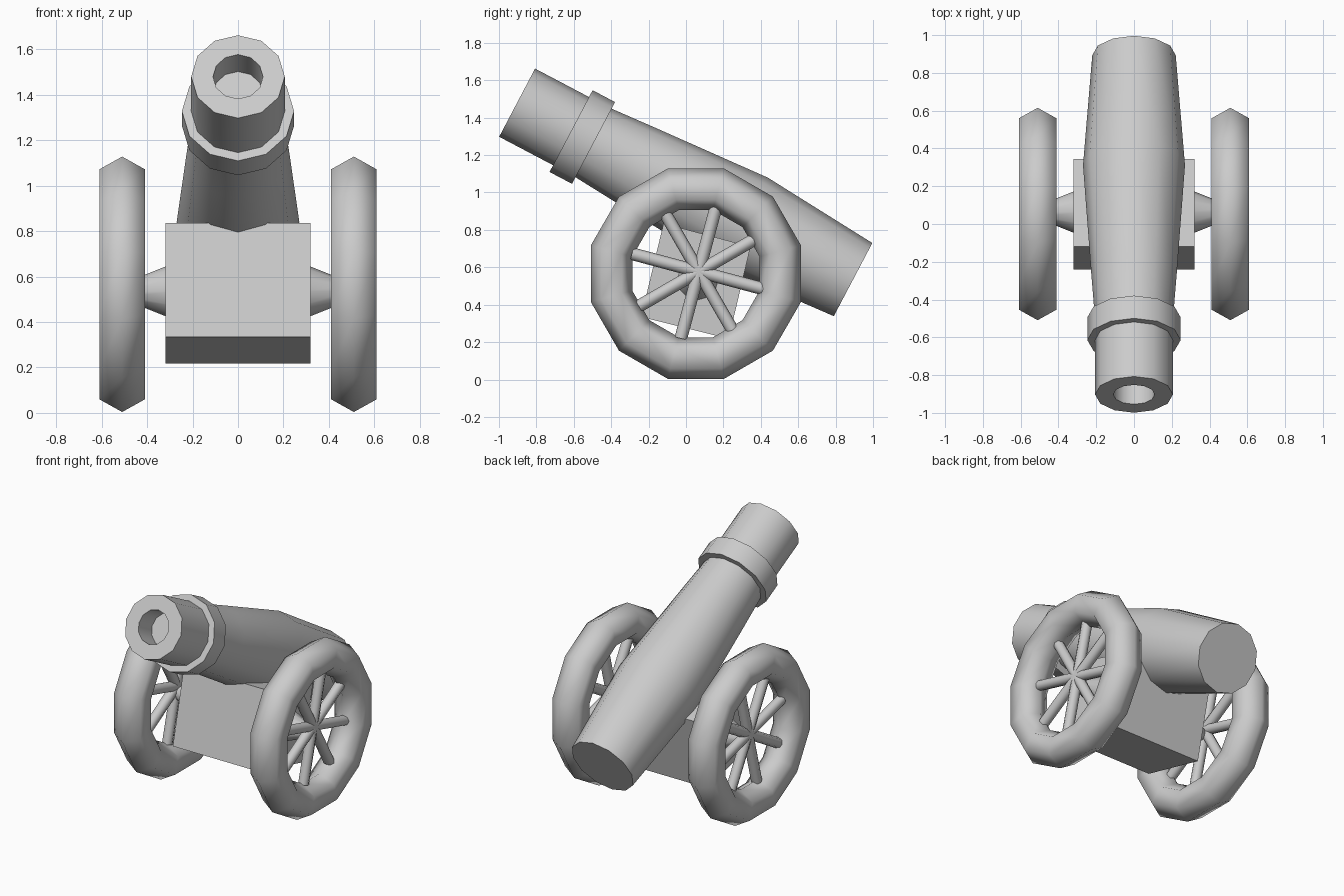
import bpy, bmesh, math
from mathutils import Matrix, Vector

if "Cube" in bpy.data.objects:
    bpy.data.objects.remove(bpy.data.objects["Cube"])


def finish(bm, name, angle=40):
    bmesh.ops.remove_doubles(bm, verts=bm.verts, dist=1e-5)
    bmesh.ops.recalc_face_normals(bm, faces=bm.faces)
    me = bpy.data.meshes.new(name)
    bm.to_mesh(me)
    bm.free()
    ob = bpy.data.objects.new(name, me)
    bpy.context.collection.objects.link(ob)
    bpy.ops.object.select_all(action='DESELECT')
    ob.select_set(True)
    bpy.context.view_layer.objects.active = ob
    bpy.ops.object.shade_smooth_by_angle(angle=math.radians(angle))
    return ob


def lathe(name, profile, origin, axis, up, sides=12, phase=0.0, closed=False, angle=40):
    """Spin (distance along axis, radius) points; optionally a closed loop, else capped ends."""
    w, v, o = Vector(axis).normalized(), Vector(up).normalized(), Vector(origin)
    u = v.cross(w)
    bm = bmesh.new()
    rings = []
    for t, r in profile:
        angs = [phase + 2 * math.pi * i / sides for i in range(sides)]
        rings.append([bm.verts.new(o + w * t + (v * math.cos(a) + u * math.sin(a)) * r) for a in angs])
    pairs = list(zip(rings, rings[1:]))
    if closed:
        pairs.append((rings[-1], rings[0]))
    else:
        bm.faces.new(rings[0])
        bm.faces.new(rings[-1])
    for a, b in pairs:
        for i in range(sides):
            j = (i + 1) % sides
            bm.faces.new((a[i], a[j], b[j], b[i]))
    return finish(bm, name, angle)


# Barrel: hollow muzzle, collar and swelling body along one tilted axis
muzzle, axis, up = (0, -0.903, 1.48), (0, 0.885, -0.466), (0, 0.466, 0.885)
lathe("barrel", [(0.16, 0.11), (0, 0.11), (0, 0.206), (0.40, 0.206), (0.46, 0.207),
                 (0.72, 0.226), (1.372, 0.27), (2.03, 0.221)], muzzle, axis, up)
lathe("barrel_collar", [(0.326, 0.2), (0.326, 0.247), (0.462, 0.247), (0.462, 0.2)],
      muzzle, axis, up, closed=True)

# Carriage block: tilted box section extruded across x
bm = bmesh.new()
section = [(-0.12, 0.835), (-0.24, 0.335), (0.228, 0.218), (0.345, 0.71)]
face = bm.faces.new([bm.verts.new((-0.32, y, z)) for y, z in section])
ext = bmesh.ops.extrude_face_region(bm, geom=[face], use_keep_orig=True)
bmesh.ops.translate(bm, vec=(0.64, 0, 0), verts=[e for e in ext["geom"] if isinstance(e, bmesh.types.BMVert)])
finish(bm, "carriage_block")

# Wheels, spokes and tapered axle stubs on both sides
hexagon = [(0.115 * math.sin(k * math.pi / 3), 0.467 + 0.115 * math.cos(k * math.pi / 3)) for k in range(6)]
for side, s in (("right", 1), ("left", -1)):
    lathe(f"{side}_wheel_rim", hexagon, (s * 0.51, 0.053, 0.566), (s, 0, 0), (0, 0, 1),
          phase=math.pi / 12, closed=True, angle=65)
    lathe(f"{side}_axle", [(0.28, 0.125), (0.48, 0.045)], (0, 0.063, 0.535), (s, 0, 0), (0, 0, 1))
    for k in range(4):
        a = math.radians(30 + 45 * k)
        lathe(f"{side}_spoke_{k + 1}", [(-0.37, 0.034), (0.37, 0.034)], (s * 0.51, 0.068, 0.577),
              (0, math.cos(a), math.sin(a)), (1, 0, 0), sides=8, angle=50)
